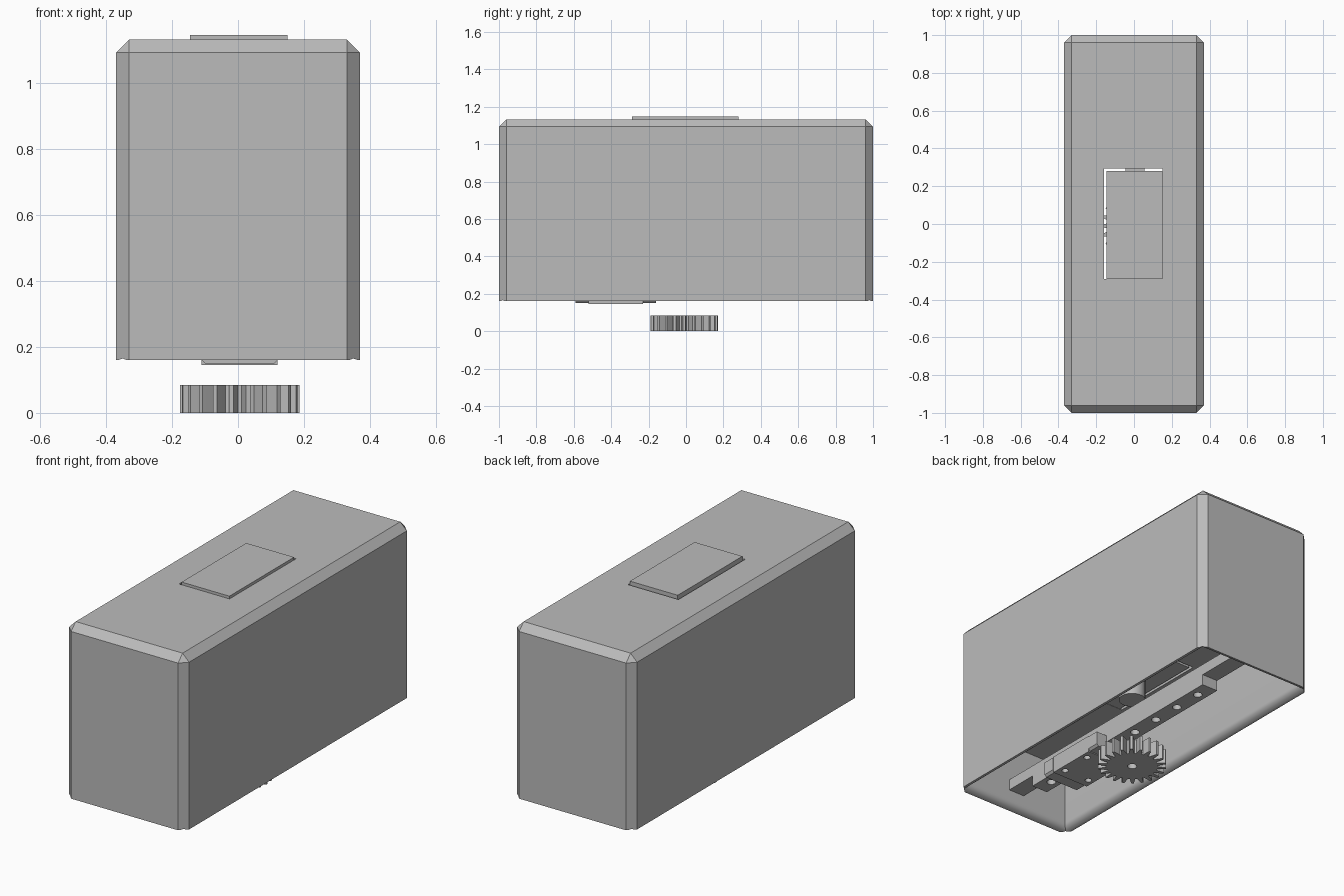
import bpy, bmesh, math

cube = bpy.data.objects.get("Cube")
if cube:
    bpy.data.objects.remove(cube, do_unlink=True)

grey = bpy.data.materials.new("plain grey")
grey.use_nodes = True
COLOUR = (0.5, 0.5, 0.5, 1)
grey.diffuse_color = COLOUR
grey.node_tree.nodes["Principled BSDF"].inputs["Base Color"].default_value = COLOUR


def loft(name, loops):
    """Closed solid through a stack of equal-length point loops, bottom to top."""
    bm = bmesh.new()
    rings = [[bm.verts.new(p) for p in loop] for loop in loops]
    n = len(rings[0])
    for low, high in zip(rings, rings[1:]):
        for i in range(n):
            j = (i + 1) % n
            bm.faces.new((low[i], low[j], high[j], high[i]))
    bm.faces.new(rings[0][::-1])
    bm.faces.new(rings[-1])
    bmesh.ops.recalc_face_normals(bm, faces=bm.faces)
    mesh = bpy.data.meshes.new(name)
    bm.to_mesh(mesh)
    bm.free()
    mesh.materials.append(grey)
    obj = bpy.data.objects.new(name, mesh)
    bpy.context.collection.objects.link(obj)
    return obj


def rect(x0, x1, y0, y1, z):
    return [(x0, y0, z), (x1, y0, z), (x1, y1, z), (x0, y1, z)]


def box(name, x0, x1, y0, y1, z0, z1):
    return loft(name, [rect(x0, x1, y0, y1, z) for z in (z0, z1)])


def circle(x, y, r, z, n=24):
    steps = [2 * math.pi * i / n for i in range(n)]
    return [(x + r * math.cos(a), y + r * math.sin(a), z) for a in steps]


def rod(name, x, y, r, z0, z1, n=24):
    return loft(name, [circle(x, y, r, z, n) for z in (z0, z1)])


def apply_modifiers(obj):
    bpy.context.view_layer.update()
    graph = bpy.context.evaluated_depsgraph_get()
    mesh = bpy.data.meshes.new_from_object(obj.evaluated_get(graph))
    obj.modifiers.clear()
    obj.data = mesh


def cut(obj, cutters):
    for c in cutters:
        c.hide_render = True
        mod = obj.modifiers.new("cut", "BOOLEAN")
        mod.operation, mod.solver, mod.object = "DIFFERENCE", "EXACT", c
    apply_modifiers(obj)
    for c in cutters:
        bpy.data.objects.remove(c, do_unlink=True)


def smooth(obj, angle=30):
    bpy.ops.object.select_all(action="DESELECT")
    obj.select_set(True)
    bpy.context.view_layer.objects.active = obj
    bpy.ops.object.shade_smooth_by_angle(angle=math.radians(angle))


CX = 0.005                 # centre line of the mechanism
HX, HY = 0.37, 1.0         # housing half sizes
RIM, FLOOR, WALL = 0.16, 0.53, 0.04

# Housing: chamfered on its upright and top edges
housing = box("housing", -HX, HX, -HY, HY, RIM - 0.02, 1.133)
bm = bmesh.new()
bm.from_mesh(housing.data)
edges = [e for e in bm.edges if max(v.co.z for v in e.verts) > 1]
bmesh.ops.bevel(bm, geom=edges, offset=WALL, offset_type="OFFSET",
                segments=1, affect="EDGES", clamp_overlap=True)
bm.to_mesh(housing.data)
bm.free()


# Open underside with a rounded inner rim, and the motor well through the top
def cavity_loop(d, z):
    x, y = HX - WALL + d, HY - WALL + d
    return rect(-x, x, -y, y, z)


loops = [cavity_loop(0.08, 0.05), cavity_loop(0.08, RIM)]
for i in range(9):
    a = math.pi / 2 * i / 8
    loops.append(cavity_loop(WALL * (1 - math.sin(a)), RIM + WALL * (1 - math.cos(a))))
loops.append(cavity_loop(0, FLOOR))
cavity = loft("cavity_cutter", loops)
well = box("well_cutter", -0.16, 0.152, -0.292, 0.295, 0.4, 1.3)
cut(housing, [cavity, well])
smooth(housing)

# Motor and its shaft boss
box("motor", -0.145, 0.15, -0.29, 0.28, FLOOR, 1.147)
smooth(rod("motor_boss", CX, -0.01, 0.07, 0.405, FLOOR + 0.02, 32))

# Cross beam from wall to wall carrying the rail
inner = HY - WALL
box("beam", CX - 0.05, CX + 0.05, -inner, inner, 0.258, 0.32)

# Linear rail with a row of screw holes
rail = box("rail", CX - 0.05, CX + 0.05, -0.77, 0.63, 0.197, 0.258)
cut(rail, [rod("hole_cutter", CX, 0.53 - 0.172 * i, 0.024, 0.1, 0.235, 16)
           for i in range(8)])
smooth(rail)

# Carriage block with four screw holes and two chamfered end caps
Y = -0.375
block = box("carriage_block", CX - 0.115, CX + 0.115, Y - 0.145, Y + 0.145, 0.145, 0.24)
cut(block, [rod("hole_cutter", CX + sx * 0.08, Y + sy * 0.09, 0.018, 0.1, 0.19, 16)
            for sx in (-1, 1) for sy in (-1, 1)])
smooth(block)
for side, name in ((-1, "front_end_cap"), (1, "back_end_cap")):
    y0, y1 = sorted((Y + side * 0.145, Y + side * 0.215))
    loft(name, [rect(CX - w, CX + w, y0, y1, z)
                for w, z in ((0.105, 0.15), (0.117, 0.162), (0.117, 0.235))])

# Pinion gear: tapered teeth around a bored disc
TEETH, ROOT, TIP, GEAR_Y = 22, 0.135, 0.181, -0.01
TOOTH = ((-0.36, ROOT), (-0.28, 0.15), (-0.13, TIP), (0.13, TIP), (0.28, 0.15), (0.36, ROOT))


def gear_loop(z):
    pts = []
    for t in range(TEETH):
        for part, r in TOOTH:
            a = 2 * math.pi * (t + part) / TEETH
            pts.append((CX + r * math.cos(a), GEAR_Y + r * math.sin(a), z))
    return pts


gear = loft("pinion_gear", [gear_loop(0), gear_loop(0.085)])
cut(gear, [rod("bore_cutter", CX, GEAR_Y, 0.025, -0.1, 0.2)])
smooth(gear, 20)
